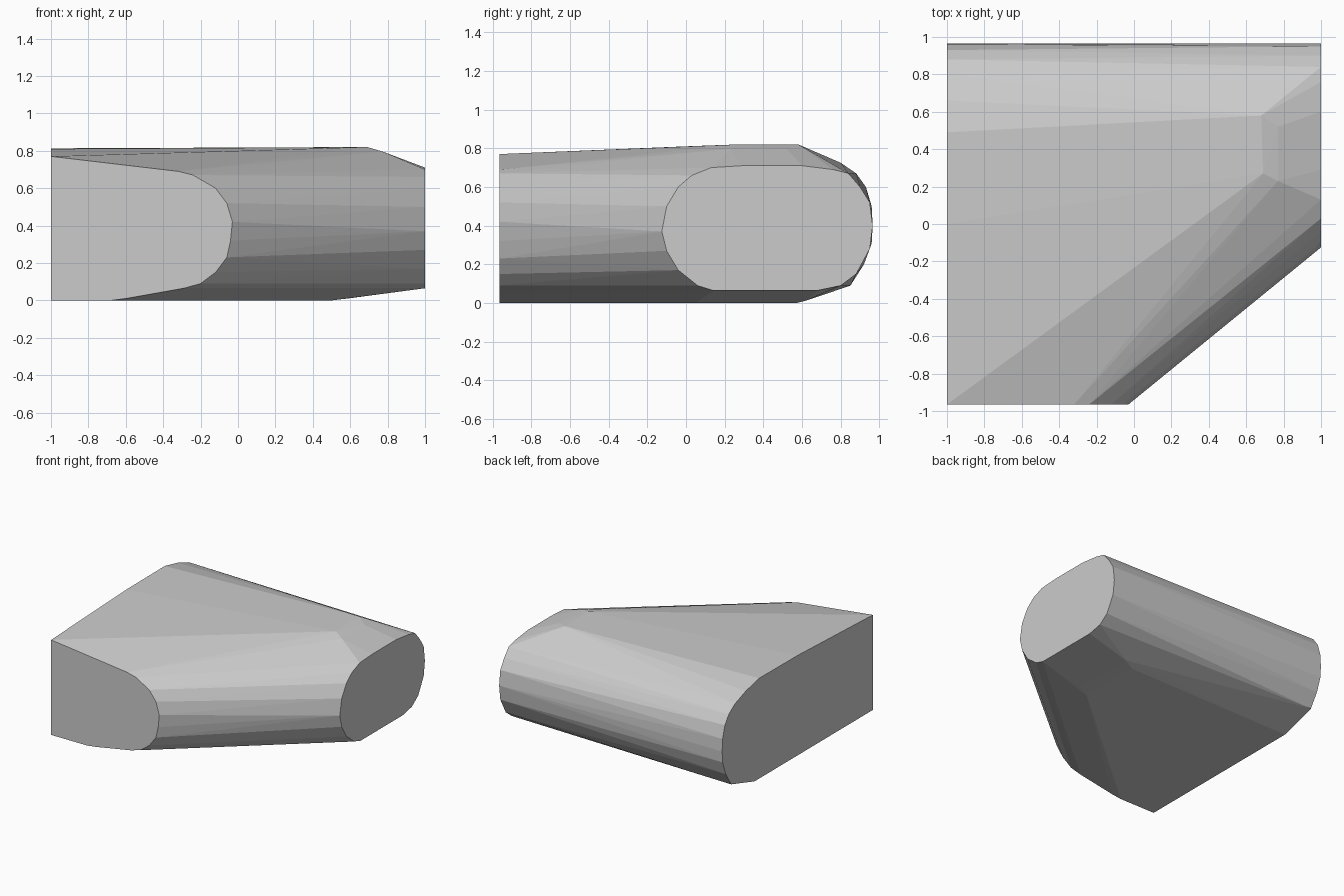
import bpy, bmesh

if "Cube" in bpy.data.objects:
    bpy.data.objects.remove(bpy.data.objects["Cube"])

# Flat front cut (y = -0.965), as x, z
front = [(-1, 0), (-1, .77), (-.32, .69), (-.24, .67), (-.12, .60), (-.06, .52),
         (-.03, .42), (-.04, .32), (-.06, .23), (-.12, .15), (-.20, .09),
         (-.29, .065), (-.60, .01), (-.68, 0)]
# Flat right cut (x = 1), as y, z
right = [(.03, .66), (.13, .70), (.29, .71), (.60, .71), (.76, .69), (.84, .67),
         (.90, .60), (.95, .52), (.965, .40), (.95, .28), (.88, .15), (.80, .09),
         (.68, .065), (.14, .065), (.06, .09), (-.04, .17), (-.10, .27),
         (-.125, .37), (-.10, .50), (-.04, .60)]
# Rounded back profile of the flat left cut (x = -1), as y, z
left = [(0, .81), (.49, .813), (.66, .775), (.80, .725), (.88, .67), (.93, .60),
        (.96, .50), (.965, .40), (.96, .31), (.92, .20), (.85, .09), (.55, 0)]
# Shoulder where the top and bottom begin to taper to the right cut
shoulder = [(.68, .58, .82), (.69, .27, .82), (.77, .52, .797), (.77, .23, .797),
            (.50, .57, 0), (.50, .05, 0), (.60, .10, .012), (.60, .62, .012)]

points = [(x, -.965, z) for x, z in front]
points += [(1, y, z) for y, z in right]
points += [(-1, y, z) for y, z in left]
points += shoulder

# The body is one faceted convex wedge stretched over these sections
bm = bmesh.new()
for p in points:
    bm.verts.new(p)
hull = bmesh.ops.convex_hull(bm, input=bm.verts[:])
loose = {g for g in hull["geom_interior"] + hull["geom_unused"]
         if isinstance(g, bmesh.types.BMVert)}
bmesh.ops.delete(bm, geom=list(loose), context='VERTS')
bmesh.ops.dissolve_limit(bm, angle_limit=.01, verts=bm.verts[:], edges=bm.edges[:])
bmesh.ops.recalc_face_normals(bm, faces=bm.faces[:])
mesh = bpy.data.meshes.new("wedge_body")
bm.to_mesh(mesh)
bm.free()
body = bpy.data.objects.new("wedge_body", mesh)
bpy.context.collection.objects.link(body)
